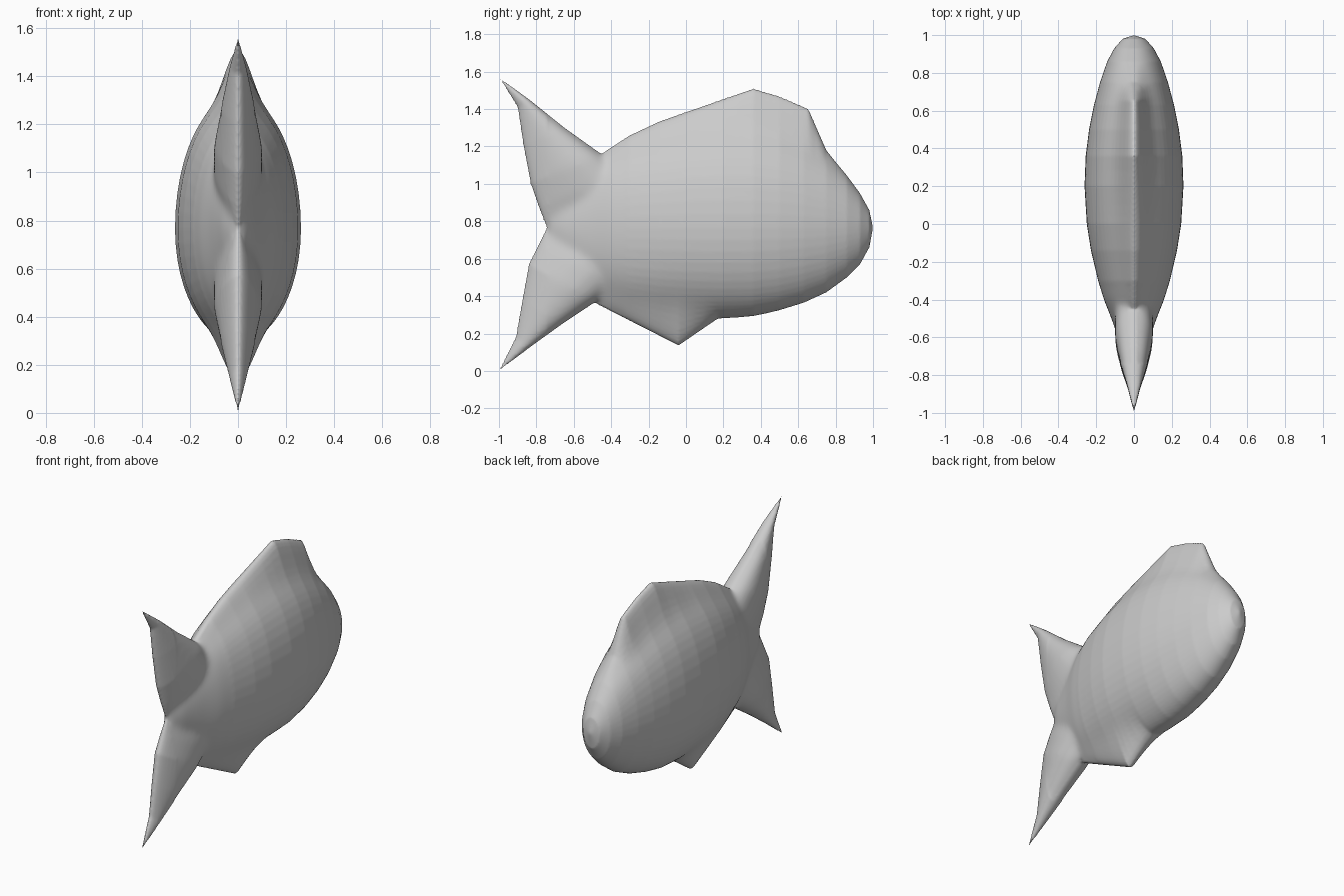
import bpy, bmesh
from math import sin, cos, pi, radians
from mathutils import Vector

if "Cube" in bpy.data.objects:
    bpy.data.objects.remove(bpy.data.objects["Cube"])

MID = 0.765


def interp(pts, y):
    # piecewise linear lookup on points sorted by first value
    if y <= pts[0][0]:
        return pts[0][1]
    for (a, u), (b, v) in zip(pts, pts[1:]):
        if y <= b:
            return u + (v - u) * (y - a) / (b - a)
    return pts[-1][1]


def loft(name, rings):
    bm = bmesh.new()
    loops = [[bm.verts.new(p) for p in r] for r in rings]
    n = len(rings[0])
    for a, b in zip(loops, loops[1:]):
        for i in range(n):
            j = (i + 1) % n
            bm.faces.new((a[i], a[j], b[j], b[i]))
    bm.faces.new(loops[0])
    bm.faces.new(loops[-1])
    bmesh.ops.remove_doubles(bm, verts=bm.verts, dist=0.0003)
    bmesh.ops.recalc_face_normals(bm, faces=bm.faces)
    me = bpy.data.meshes.new(name)
    bm.to_mesh(me)
    bm.free()
    ob = bpy.data.objects.new(name, me)
    bpy.context.collection.objects.link(ob)
    return ob


# rounded body without fins: y, top, bottom, half width
BODY = [(-.75, .765, .765, 0), (-.72, .83, .71, .035), (-.66, .92, .61, .065),
        (-.58, 1.01, .52, .092), (-.5, 1.09, .44, .12), (-.4, 1.155, .385, .16),
        (-.3, 1.205, .35, .19), (-.14, 1.26, .32, .228), (0, 1.295, .305, .25),
        (.2, 1.315, .295, .262), (.36, 1.31, .3, .256), (.5, 1.28, .325, .238),
        (.63, 1.225, .365, .212), (.75, 1.15, .42, .18), (.86, 1.045, .5, .142),
        (.93, .95, .57, .105), (.98, .86, .66, .06), (1, .765, .765, 0)]
top, bot, wid = [[(s[0], s[k]) for s in BODY] for k in (1, 2, 3)]
# dorsal and belly fin ridges pulled out of the body
DORSAL = [(-.5, 1.12), (-.44, 1.17), (-.3, 1.26), (-.14, 1.335), (.36, 1.51),
          (.51, 1.465), (.655, 1.40), (.75, 1.18), (.83, 1.08)]
BELLY = [(-.55, .42), (-.5, .37), (-.04, .135), (.17, .28), (.34, .29), (.49, .32)]

ys = sorted({s[0] for s in BODY} | {-.45, -.22, -.08, -.04, .04, .1, .17, .28,
                                    .43, .57, .655, .69, .8, .9, .96, .99})
rings = []
N = 64
for y in ys:
    t, b, w = interp(top, y), interp(bot, y), interp(wid, y)
    up = max(0, interp(DORSAL, y) - t) if -.5 <= y <= .83 else 0
    dn = max(0, b - interp(BELLY, y)) if -.55 <= y <= .49 else 0
    ring = []
    for i in range(N):
        a = 2 * pi * i / N
        a -= .2 * sin(2 * a)           # more points near the ridges
        c, s = cos(a), sin(a)
        if c > 0:
            z = MID + c * (t - MID) + up * c ** 24
        else:
            z = MID + c * (MID - b) - dn * c ** 16
        ring.append((w * s, y, z))
    rings.append(ring)
body = loft("fish_body", rings)


# tail lobes: leading point, trailing point, half width
UPPER = [(-1, 1.57, -1, 1.57, 0), (-.83, 1.445, -.9, 1.41, .035),
         (-.65, 1.30, -.87, 1.21, .07), (-.46, 1.165, -.83, 1.0, .1),
         (-.33, 1.05, -.785, .87, .1), (-.2, .9, -.745, .765, .07)]
LOWER = [(-1, 0, -1, 0, 0), (-.83, .13, -.91, .18, .035),
         (-.67, .245, -.875, .38, .07), (-.49, .365, -.84, .57, .1),
         (-.35, .48, -.79, .67, .1), (-.2, .62, -.745, .765, .07)]


def lobe(name, stations):
    rings = []
    for fy, fz, ry, rz, w in stations:
        ring = []
        for i in range(32):
            a = 2 * pi * i / 32
            k = (1 - cos(a)) / 2          # 0 leading, 1 trailing
            x = w * sin(a) * (1.3 - .7 * k)
            ring.append((x, fy + (ry - fy) * k, fz + (rz - fz) * k))
        rings.append(ring)
    return loft(name, rings)


tail = [lobe("tail_upper_lobe", UPPER), lobe("tail_lower_lobe", LOWER)]

# fuse the tail and body into one skin
bpy.ops.object.select_all(action='DESELECT')
for ob in tail + [body]:
    ob.select_set(True)
bpy.context.view_layer.objects.active = body
bpy.ops.object.join()
mod = body.modifiers.new("fuse", 'REMESH')
mod.mode = 'VOXEL'
mod.voxel_size = 0.01
bpy.ops.object.modifier_apply(modifier="fuse")

# blend the tail roots, then pull the two tips back to full length
bm = bmesh.new()
bm.from_mesh(body.data)
root = [v for v in bm.verts if -.74 < v.co.y < -.32 and abs(v.co.x) > .02]
for _ in range(30):
    bmesh.ops.smooth_vert(bm, verts=root, factor=.5, use_axis_x=True,
                          use_axis_y=True, use_axis_z=True)
for z in (1.57, 0):
    tip = Vector((0, -1, z))
    min(bm.verts, key=lambda v: (v.co - tip).length).co = tip
bm.to_mesh(body.data)
bm.free()
bpy.ops.object.shade_smooth_by_angle(angle=radians(60))
